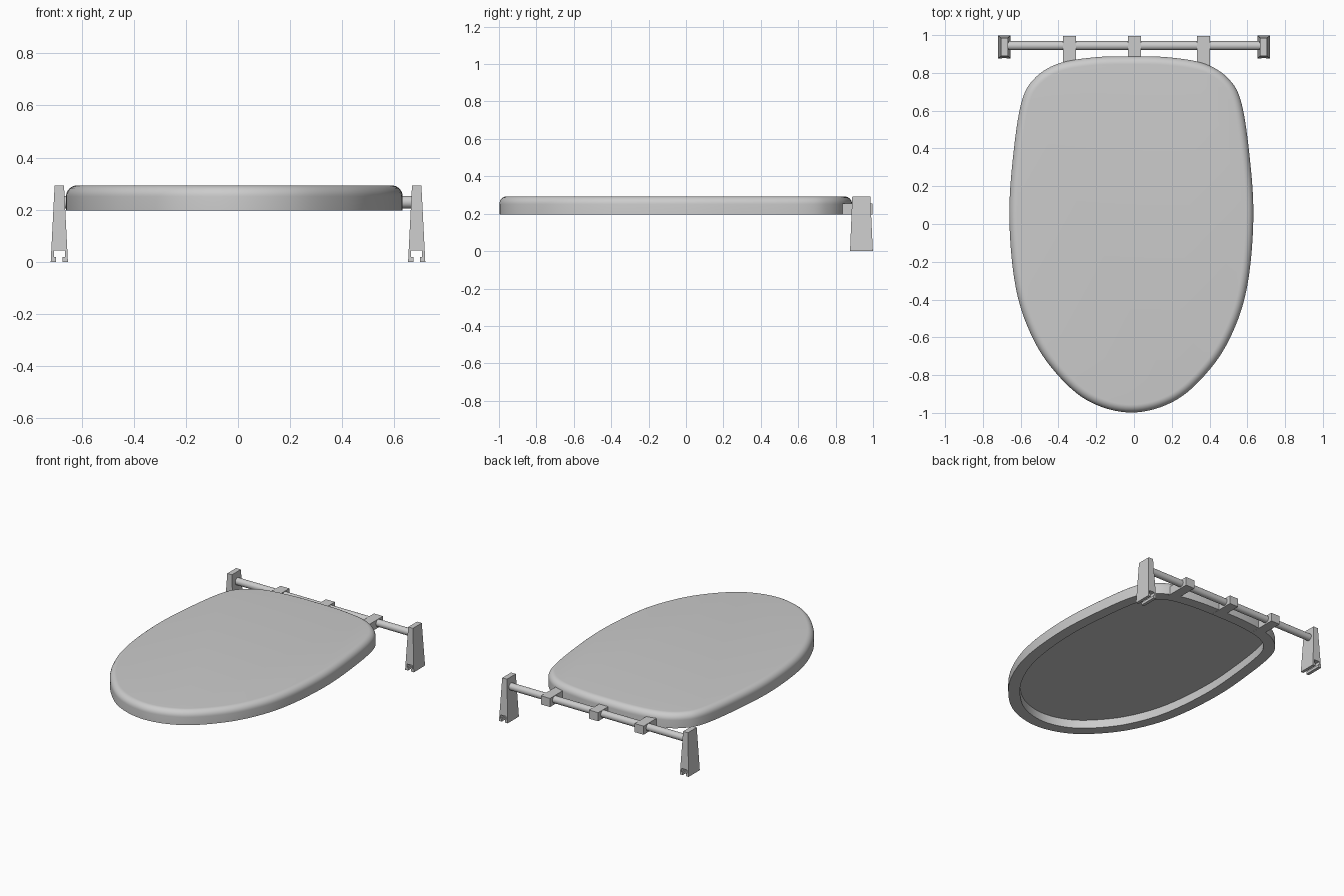
import bpy, bmesh, math
from mathutils import Vector

if "Cube" in bpy.data.objects:
    bpy.data.objects.remove(bpy.data.objects["Cube"])

grey = bpy.data.materials.new("light_grey")
grey.use_nodes = True
grey.diffuse_color = (0.6, 0.6, 0.6, 1)
grey.node_tree.nodes["Principled BSDF"].inputs["Base Color"].default_value = (0.6, 0.6, 0.6, 1)


def finish(name, bm, smooth=False):
    bmesh.ops.recalc_face_normals(bm, faces=bm.faces)
    mesh = bpy.data.meshes.new(name)
    bm.to_mesh(mesh)
    bm.free()
    mesh.materials.append(grey)
    obj = bpy.data.objects.new(name, mesh)
    bpy.context.collection.objects.link(obj)
    if smooth:
        bpy.ops.object.select_all(action="DESELECT")
        obj.select_set(True)
        bpy.context.view_layer.objects.active = obj
        bpy.ops.object.shade_smooth_by_angle(angle=math.radians(35))
    return obj


def bridge(bm, a, b):
    for i in range(len(a)):
        j = (i + 1) % len(a)
        bm.faces.new((a[i], a[j], b[j], b[i]))


def closed_spline(points, steps):
    """Smooth closed curve through the points."""
    result, n = [], len(points)
    for i in range(n):
        a, b, c, d = (points[(i + k) % n] for k in (-1, 0, 1, 2))
        for s in range(steps):
            t = s / steps
            result.append(0.5 * (2 * b + (c - a) * t + (2 * a - 5 * b + 4 * c - d) * t ** 2
                                 + (3 * b - a - 3 * c + d) * t ** 3))
    return result


# Lid: egg-shaped outline, half given and mirrored
LID_X = -0.014
half = [(0.2, 0.882), (0.39, 0.848), (0.515, 0.768), (0.583, 0.64), (0.627, 0.35),
        (0.646, 0.04), (0.62, -0.29), (0.555, -0.53), (0.435, -0.745), (0.24, -0.93)]
loop = [(0, 0.888)] + half + [(0, -0.998)] + [(-x, y) for x, y in reversed(half)]
outline = closed_spline([Vector(p) for p in loop], 8)


def inset(amount):
    n, ring = len(outline), []
    for i, p in enumerate(outline):
        tangent = (outline[(i + 1) % n] - outline[i - 1]).normalized()
        ring.append(p + Vector((tangent.y, -tangent.x)) * amount)
    return ring


# Lid section: hollow underside, rim, side wall, rounded top edge
BOTTOM, TOP, CEILING, RIM, R = 0.197, 0.293, 0.255, 0.075, 0.042
section = [(RIM, CEILING), (RIM, BOTTOM), (0, BOTTOM)]
for k in range(9):
    a = k / 8 * math.pi / 2
    section.append((R * (1 - math.cos(a)), TOP - R + R * math.sin(a)))

bm = bmesh.new()
rings = [[bm.verts.new((p.x + LID_X, p.y, z)) for p in inset(d)] for d, z in section]
for lower, upper in zip(rings, rings[1:]):
    bridge(bm, lower, upper)
bm.faces.new(rings[0])
bm.faces.new(rings[-1])
finish("lid", bm, smooth=True)

# Hinge rod
ROD_Y, ROD_Z = 0.944, 0.229
bm = bmesh.new()
bmesh.ops.create_cone(bm, cap_ends=True, segments=32, radius1=0.024, radius2=0.024, depth=1.35)
for v in bm.verts:
    v.co = (v.co.z, v.co.y + ROD_Y, v.co.x + ROD_Z)
finish("hinge_rod", bm, smooth=True)

# Hinge blocks joining the lid to the rod
for name, x in (("right", -0.342), ("middle", 0.003), ("left", 0.368)):
    bm = bmesh.new()
    bmesh.ops.create_cube(bm, size=1)
    for v in bm.verts:
        v.co = (x + v.co.x * 0.068, 0.907 + v.co.y * 0.178, 0.2255 + v.co.z * 0.059)
    finish(name + "_hinge_block", bm)

# Tapered legs with a T-shaped slot through the foot
LEG_H = 0.293
right_side = [(0.012, 0), (0.012, 0.018), (0.021, 0.018), (0.021, 0.043)]
foot = [(0.033, 0), (0.018, LEG_H)]
leg_half = right_side[::-1] + foot
leg_profile = leg_half + [(-x, z) for x, z in reversed(leg_half)]
for name, x in (("right", -0.686), ("left", 0.686)):
    bm = bmesh.new()
    ends = []
    for front, back in ((0.877, 0.889), (0.999, 0.985)):
        ends.append([bm.verts.new((x + px, front + (back - front) * z / LEG_H, z))
                     for px, z in leg_profile])
    bridge(bm, *ends)
    for end in ends:
        bm.faces.new(end)
    finish(name + "_leg", bm)
